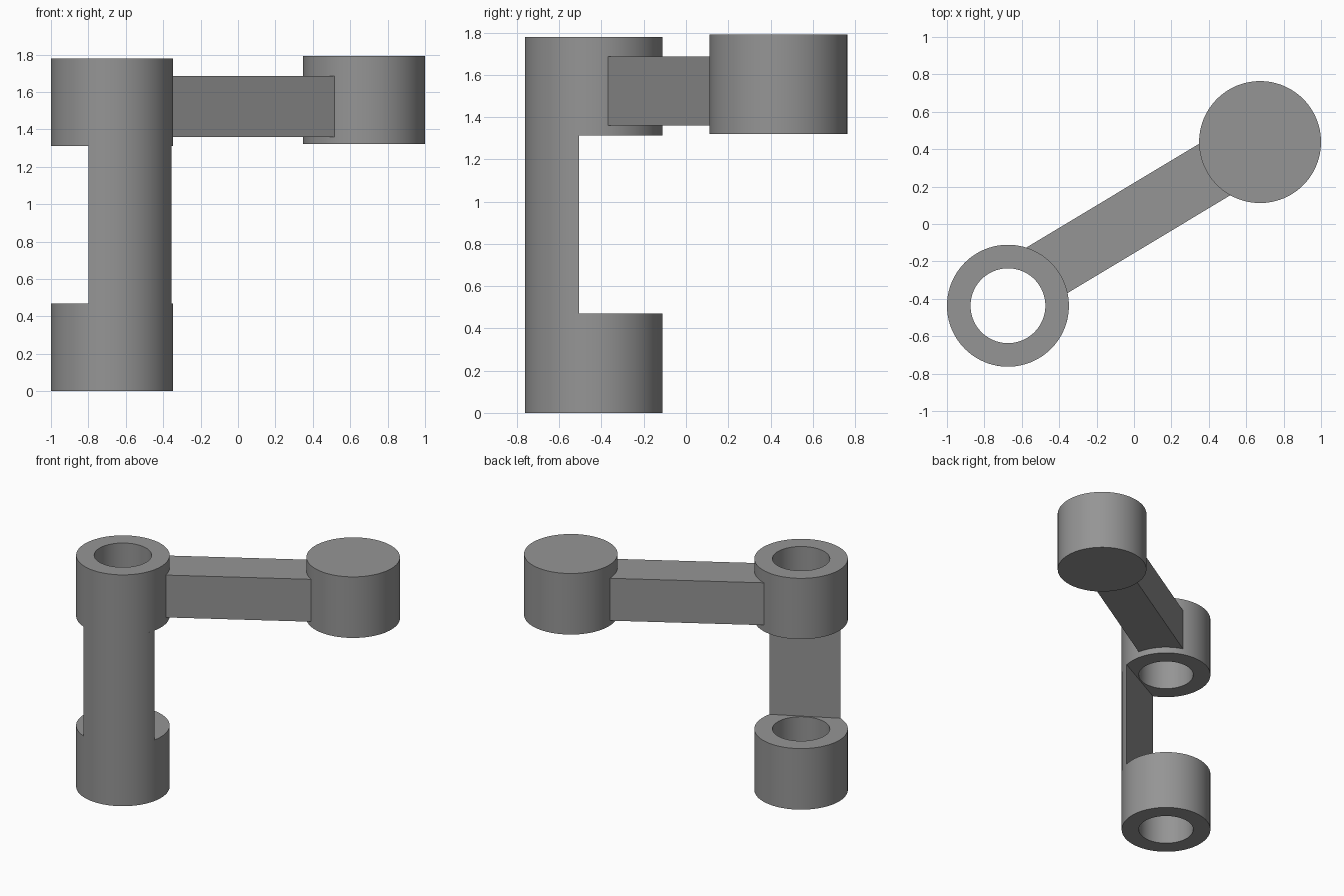
import bpy, bmesh
from math import sin, cos, radians, pi
from mathutils import Vector

if "Cube" in bpy.data.objects:
    bpy.data.objects.remove(bpy.data.objects["Cube"])

R, BORE, SEG = 0.326, 0.2, 96
HUB = Vector((-0.674, -0.437))
KNOB = Vector((0.674, 0.438))

# Dark grey finish
dark = bpy.data.materials.new("dark_grey")
dark.diffuse_color = (0.3, 0.3, 0.3, 1)
dark.use_nodes = True
dark.node_tree.nodes["Principled BSDF"].inputs["Base Color"].default_value = dark.diffuse_color


def arc(c, r, a0, a1, n):
    return [(c.x + r * cos(a0 + (a1 - a0) * i / n),
             c.y + r * sin(a0 + (a1 - a0) * i / n)) for i in range(n + 1)]


def circle(c, r):
    return arc(c, r, 0, 2 * pi, SEG)[:-1]


def finish(name, bm):
    bmesh.ops.recalc_face_normals(bm, faces=bm.faces)
    mesh = bpy.data.meshes.new(name)
    bm.to_mesh(mesh)
    bm.free()
    mesh.materials.append(dark)
    obj = bpy.data.objects.new(name, mesh)
    bpy.context.collection.objects.link(obj)
    bpy.ops.object.select_all(action='DESELECT')
    obj.select_set(True)
    bpy.context.view_layer.objects.active = obj
    bpy.ops.object.shade_smooth_by_angle(angle=radians(30))
    return obj


def prism(name, profile, z0, z1):
    bm = bmesh.new()
    low = [bm.verts.new((x, y, z0)) for x, y in profile]
    high = [bm.verts.new((x, y, z1)) for x, y in profile]
    bm.faces.new(low)
    bm.faces.new(high)
    for i in range(len(low)):
        bm.faces.new((low[i - 1], low[i], high[i], high[i - 1]))
    return finish(name, bm)


def ring(name, c, z0, z1):
    bm = bmesh.new()
    loops = [[bm.verts.new((x, y, z)) for x, y in circle(c, r)]
             for r, z in ((R, z0), (R, z1), (BORE, z1), (BORE, z0))]
    for k in range(4):
        a, b = loops[k - 1], loops[k]
        for i in range(SEG):
            bm.faces.new((a[i - 1], a[i], b[i], b[i - 1]))
    return finish(name, bm)


# Two bored hubs on one axis
ring("lower_hub", HUB, 0, 0.47)
ring("upper_hub", HUB, 1.312, 1.78)

# Connecting column: circular segment with a flat inner face
mid, half = radians(-62.6), radians(50.2)
prism("column", arc(HUB, R, mid - half, mid + half, 32), 0.47, 1.312)

# Solid end cylinder
prism("end_cylinder", circle(KNOB, R), 1.321, 1.791)

# Horizontal arm aimed at the end cylinder, starting inside the hub wall
along = Vector((cos(radians(31)), sin(radians(31))))
side = Vector((-along.y, along.x)) * 0.161
origin = Vector((0, 0.032))
start = origin + along * ((HUB - origin).dot(along) + 0.22)
end = origin + along * ((KNOB - origin).dot(along) - 0.15)
prism("arm", [tuple(p) for p in (start - side, end - side, end + side, start + side)],
      1.36, 1.686)
